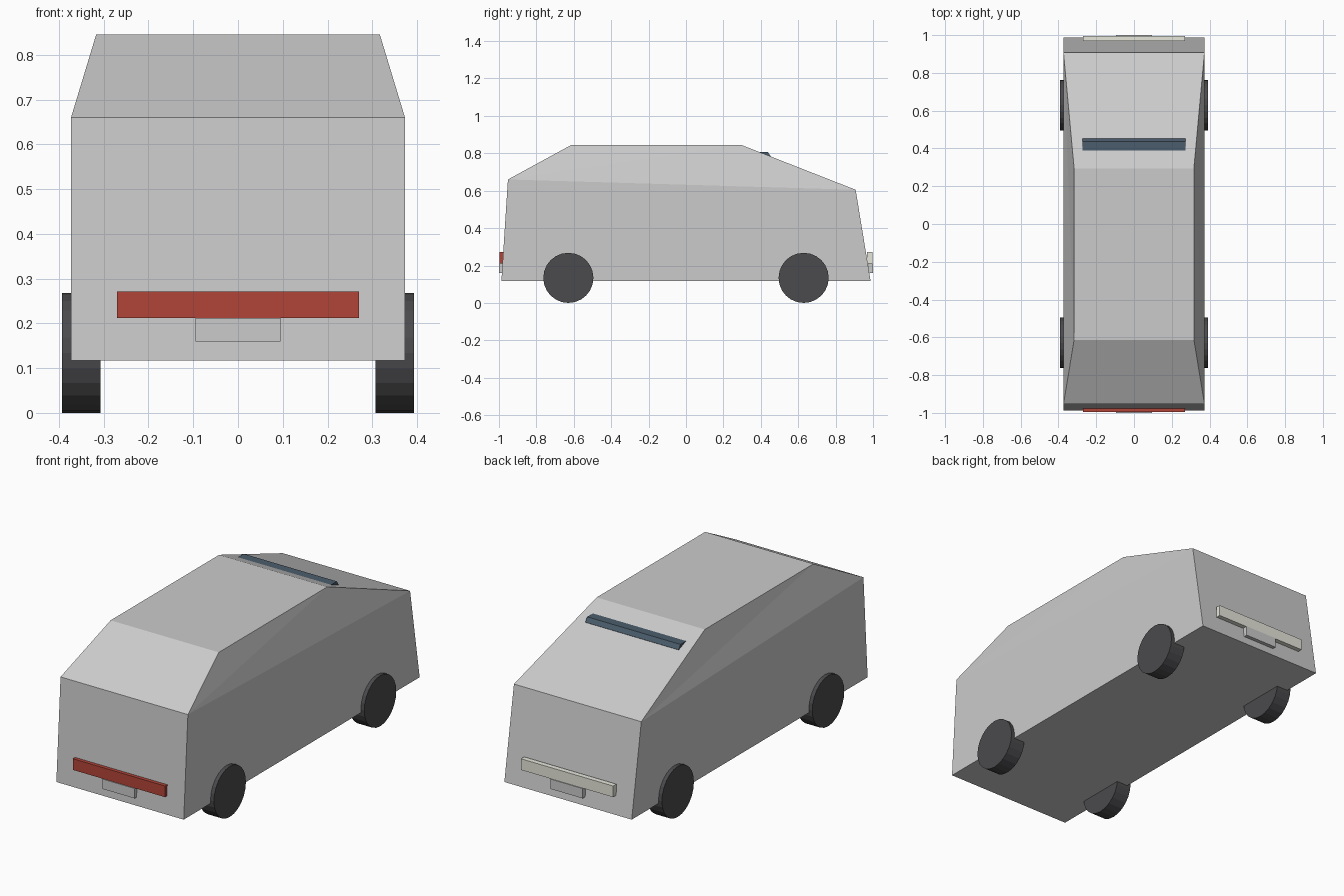
import bpy, bmesh
from math import pi
from mathutils import Matrix

if "Cube" in bpy.data.objects:
    bpy.data.objects.remove(bpy.data.objects["Cube"])


def material(name, rgb):
    m = bpy.data.materials.new(name)
    m.diffuse_color = (*rgb, 1)
    m.use_nodes = True
    m.node_tree.nodes["Principled BSDF"].inputs["Base Color"].default_value = m.diffuse_color
    return m


def add_object(name, bm, mat=None):
    bmesh.ops.recalc_face_normals(bm, faces=bm.faces[:])
    me = bpy.data.meshes.new(name)
    bm.to_mesh(me)
    bm.free()
    ob = bpy.data.objects.new(name, me)
    bpy.context.collection.objects.link(ob)
    if mat:
        me.materials.append(mat)
    return ob


def loft(name, profile, mat=None):
    """Side profile of (y, z, half width) points, closed across the x axis."""
    bm = bmesh.new()
    sides = [[bm.verts.new((s * w, y, z)) for y, z, w in profile] for s in (-1, 1)]
    left, right = sides
    n = len(profile)
    for i in range(n):
        j = (i + 1) % n
        bm.faces.new((left[i], left[j], right[j], right[i]))
    return bm, sides


def box(name, x, y, z, mat=None):
    bm = bmesh.new()
    size = [b - a for a, b in (x, y, z)]
    mid = [(a + b) / 2 for a, b in (x, y, z)]
    bmesh.ops.create_cube(bm, size=1, matrix=Matrix.Translation(mid) @ Matrix.Diagonal((*size, 1)))
    return add_object(name, bm, mat)


rubber = material("rubber", (0.07, 0.07, 0.075))
red = material("red_lamp", (0.45, 0.06, 0.04))
white = material("white_lamp", (0.8, 0.8, 0.72))
glass = material("glass", (0.07, 0.11, 0.15))

# Body shell: straight lower sides, tapered cabin
W, R = 0.373, 0.317
bm, sides = loft("body", [(-0.987, 0.117, W), (0.987, 0.117, W), (0.907, 0.605, W),
                          (0.295, 0.845, R), (-0.613, 0.845, R), (-0.952, 0.66, W)])
for s in sides:
    bm.faces.new((s[0], s[1], s[2], s[5]))
# Cabin sides are twisted, each split along its own diagonal
left, right = sides
bm.faces.new((left[2], left[3], left[4]))
bm.faces.new((left[2], left[4], left[5]))
bm.faces.new((right[5], right[2], right[3]))
bm.faces.new((right[5], right[3], right[4]))
add_object("body", bm)

# Windscreen strip poking out of the sloped panel
G = 0.273
bm, sides = loft("windscreen", [(0.385, 0.808, G), (0.437, 0.808, G),
                                (0.452, 0.785, G), (0.44, 0.77, G)])
for s in sides:
    bm.faces.new(s)
add_object("windscreen", bm, glass)

# Wheels
for end, y in (("front", -0.629), ("back", 0.629)):
    for side, s in (("left", -1), ("right", 1)):
        bm = bmesh.new()
        bmesh.ops.create_cone(bm, cap_ends=True, segments=24, radius1=0.134, radius2=0.134,
                              depth=0.086,
                              matrix=Matrix.Translation((s * 0.35, y, 0.134)) @ Matrix.Rotation(pi / 2, 4, 'Y'))
        add_object(f"{end}_{side}_wheel", bm, rubber)

# Lamp bars and number plates at both ends
for end, s, mat in (("front", -1, red), ("back", 1, white)):
    box(f"{end}_lamp_bar", (-0.27, 0.27), sorted((s * 0.969, s * 0.996)), (0.212, 0.271), mat)
    box(f"{end}_plate", (-0.095, 0.095), sorted((s * 0.975, s * 1.0)), (0.16, 0.212))
